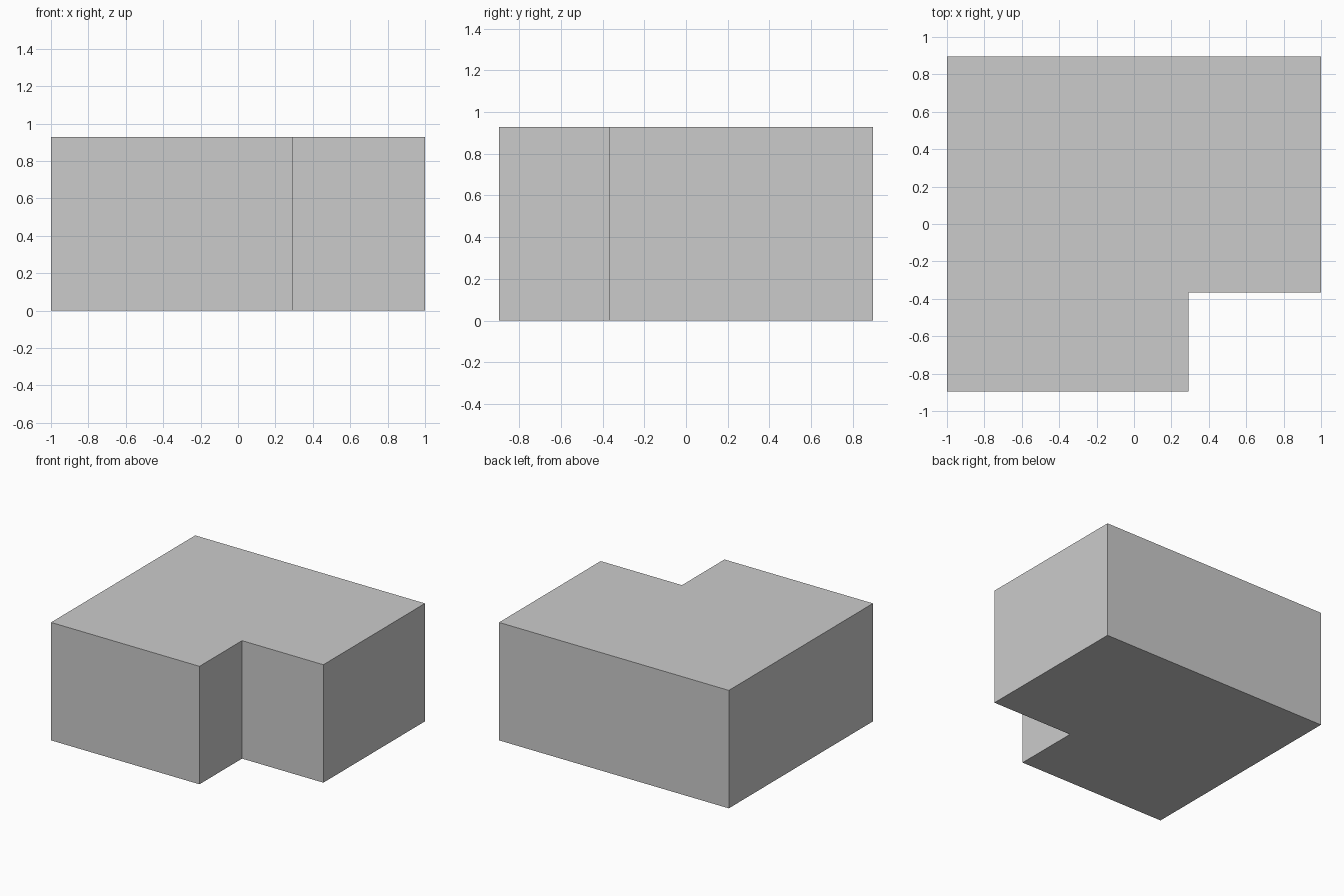
import bpy
import bmesh

if "Cube" in bpy.data.objects:
    bpy.data.objects.remove(bpy.data.objects["Cube"])

HEIGHT = 0.928
HALF_X, HALF_Y = 1.0, 0.896
NOTCH_X, NOTCH_Y = 0.292, -0.367

# L-shaped footprint, counter-clockwise from the front left corner
footprint = [
    (-HALF_X, -HALF_Y), (NOTCH_X, -HALF_Y), (NOTCH_X, NOTCH_Y),
    (HALF_X, NOTCH_Y), (HALF_X, HALF_Y), (-HALF_X, HALF_Y),
]

# Solid block: extrude the footprint upwards
bm = bmesh.new()
base = bm.faces.new([bm.verts.new((x, y, 0)) for x, y in footprint])
result = bmesh.ops.extrude_face_region(bm, geom=[base], use_keep_orig=True)
top = [v for v in result["geom"] if isinstance(v, bmesh.types.BMVert)]
bmesh.ops.translate(bm, verts=top, vec=(0, 0, HEIGHT))
bmesh.ops.recalc_face_normals(bm, faces=bm.faces)

mesh = bpy.data.meshes.new("notched_block")
bm.to_mesh(mesh)
bm.free()
block = bpy.data.objects.new("notched_block", mesh)
bpy.context.collection.objects.link(block)
